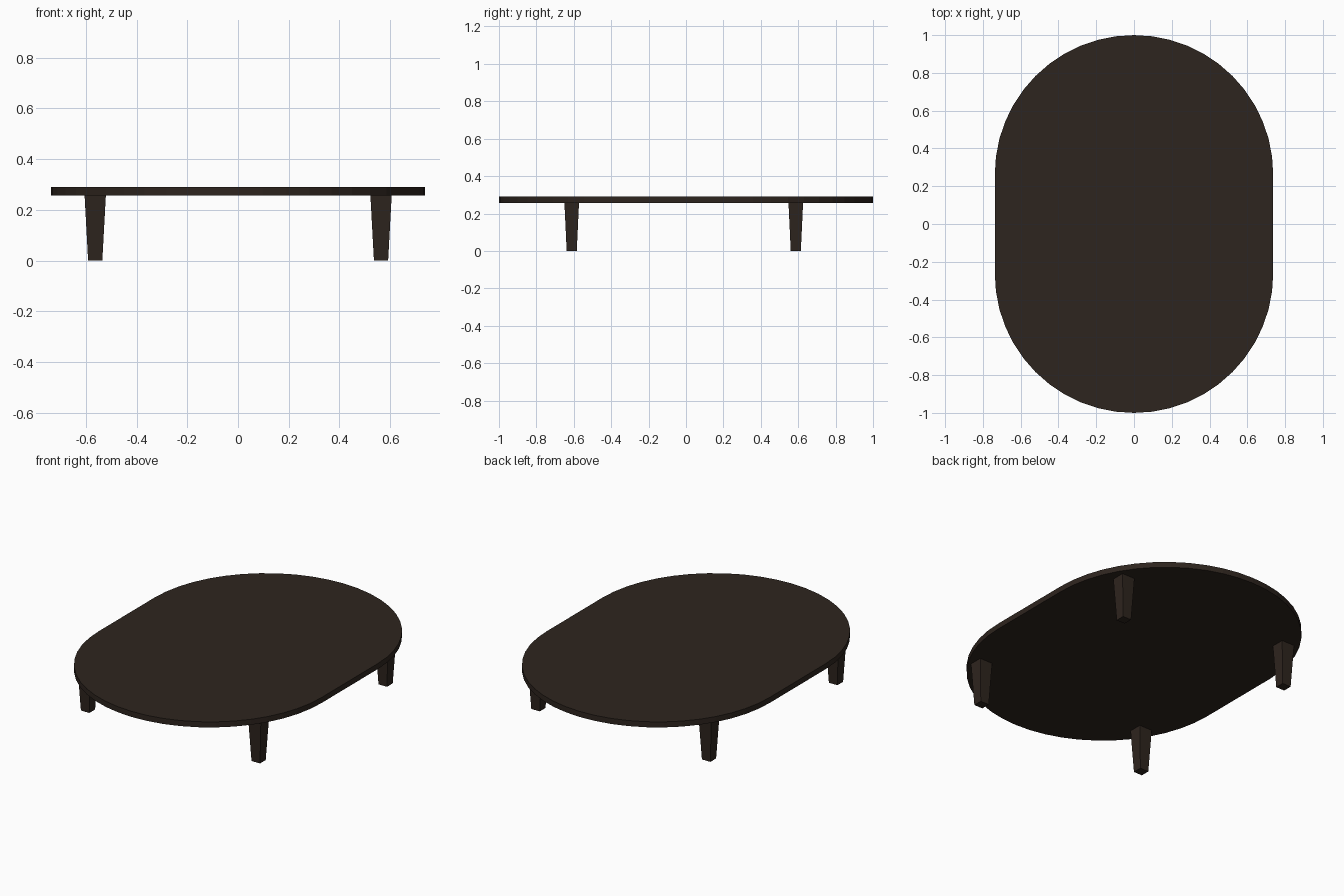
import bpy, bmesh
from math import sin, cos, pi

if "Cube" in bpy.data.objects:
    bpy.data.objects.remove(bpy.data.objects["Cube"])

wood = bpy.data.materials.new("dark_wood")
wood.diffuse_color = (0.027, 0.018, 0.013, 1)
wood.use_nodes = True
wood.node_tree.nodes["Principled BSDF"].inputs["Base Color"].default_value = wood.diffuse_color

R, STRAIGHT, SEG = 0.737, 0.263, 24
Z_UNDER, Z_TOP = 0.257, 0.29


def loft(name, bottom, top):
    """Closed solid between two matching outlines."""
    bm = bmesh.new()
    a = [bm.verts.new(p) for p in bottom]
    b = [bm.verts.new(p) for p in top]
    n = len(a)
    bm.faces.new(a[::-1])
    bm.faces.new(b)
    for i in range(n):
        j = (i + 1) % n
        bm.faces.new((a[i], a[j], b[j], b[i]))
    mesh = bpy.data.meshes.new(name)
    bm.to_mesh(mesh)
    bm.free()
    mesh.materials.append(wood)
    ob = bpy.data.objects.new(name, mesh)
    bpy.context.collection.objects.link(ob)
    return ob


# Tabletop: stadium outline, straight along the long sides
outline = []
for start, y0 in ((0, STRAIGHT), (pi, -STRAIGHT)):
    for i in range(SEG + 1):
        t = start + pi * i / SEG
        outline.append((R * cos(t), y0 + R * sin(t)))
loft("tabletop", [(x, y, Z_UNDER) for x, y in outline],
     [(x, y, Z_TOP) for x, y in outline])


# Tapered square legs
def square(x, y, hx, hy, z):
    return [(x + sx * hx, y + sy * hy, z)
            for sx, sy in ((-1, -1), (1, -1), (1, 1), (-1, 1))]


for end, y in (("front", -0.611), ("back", 0.587)):
    for side, x in (("left", -0.563), ("right", 0.564)):
        loft(f"{end}_{side}_leg", square(x, y, 0.028, 0.027, 0),
             square(x, y, 0.042, 0.039, Z_UNDER))
